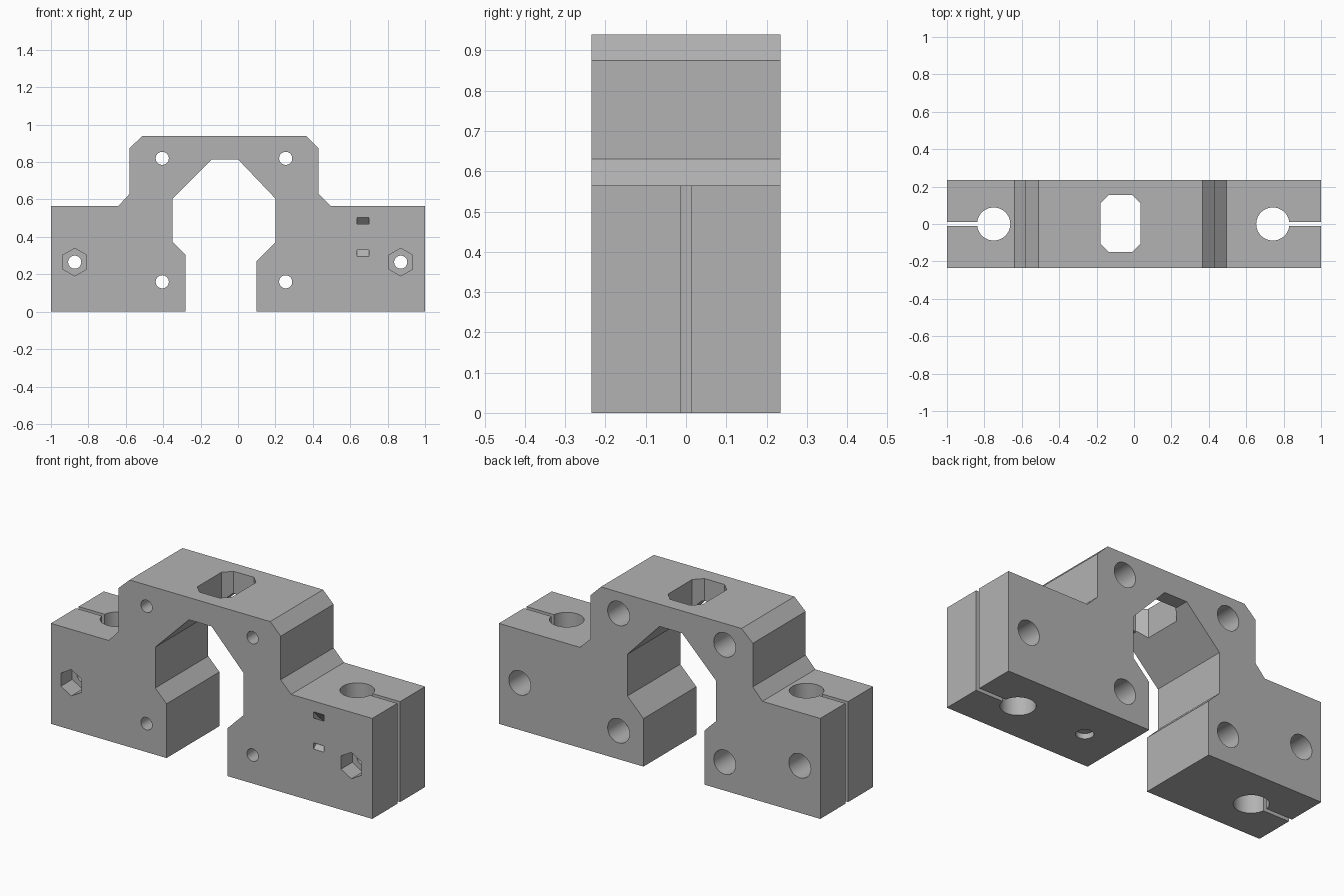
import bpy, bmesh, math
from mathutils import Vector

if "Cube" in bpy.data.objects:
    bpy.data.objects.remove(bpy.data.objects["Cube"], do_unlink=True)

grey = bpy.data.materials.new("plain grey")
grey.use_nodes = True
colour = (0.45, 0.45, 0.45, 1)
grey.diffuse_color = colour
grey.node_tree.nodes["Principled BSDF"].inputs["Base Color"].default_value = colour

HALF = 0.235      # half thickness along y
SHOULDER = 0.565  # height of the two side arms


def prism(name, points, axis, start, end):
    """Extrude a flat outline along an axis: the two free coordinates keep x, y, z order."""
    bm = bmesh.new()
    i = "xyz".index(axis)
    verts = []
    for p in points:
        co = list(p)
        co.insert(i, start)
        verts.append(bm.verts.new(co))
    face = bm.faces.new(verts)
    grown = bmesh.ops.extrude_face_region(bm, geom=[face])["geom"]
    shift = Vector((0, 0, 0))
    shift[i] = end - start
    bmesh.ops.translate(bm, vec=shift, verts=[g for g in grown if isinstance(g, bmesh.types.BMVert)])
    bmesh.ops.recalc_face_normals(bm, faces=bm.faces)
    mesh = bpy.data.meshes.new(name)
    bm.to_mesh(mesh)
    bm.free()
    mesh.materials.append(grey)
    obj = bpy.data.objects.new(name, mesh)
    bpy.context.collection.objects.link(obj)
    return obj


def ring(u, v, radius, sides=48):
    """Regular polygon with a corner pointing up."""
    return [(u + radius * math.sin(math.tau * k / sides), v + radius * math.cos(math.tau * k / sides))
            for k in range(sides)]


# Bracket body: arch outline with chamfered corners
outline = [(-1, 0), (-0.28, 0), (-0.28, 0.305), (-0.35, 0.375), (-0.35, 0.605), (-0.14, 0.815),
           (0, 0.815), (0.2, 0.605), (0.2, 0.37), (0.1, 0.27), (0.1, 0), (1, 0),
           (1, SHOULDER), (0.495, SHOULDER), (0.43, 0.63), (0.43, 0.875), (0.365, 0.94),
           (-0.51, 0.94), (-0.58, 0.875), (-0.58, 0.63), (-0.64, SHOULDER), (-1, SHOULDER)]
body = prism("bracket_body", outline, "y", -HALF, HALF)

cutters = []


def cut(name, points, axis, start, end):
    cutters.append(prism(name, points, axis, start, end))


# Screw holes with wide head pockets at the back
mounts = [(x, z) for x in (-0.405, 0.255) for z in (0.16, 0.82)]
clamps = [(-0.873, 0.265), (0.87, 0.265)]
for x, z in mounts + clamps:
    cut("screw_hole", ring(x, z, 0.035), "y", -0.4, 0.4)
    cut("head_pocket", ring(x, z, 0.068), "y", HALF - 0.15, 0.4)

# Hexagonal nut pockets at the front
for x, z in clamps:
    cut("nut_pocket", ring(x, z, 0.074, 6), "y", -0.4, -HALF + 0.1)

# Rod holes and the clamping slits that open them to the ends
for x, edge in ((-0.75, -1.2), (0.742, 1.2)):
    cut("rod_hole", ring(x, 0, 0.0885), "z", -0.2, 0.7)
    cut("clamp_slit", [(x, -0.012), (edge, -0.012), (edge, 0.012), (x, 0.012)], "z", -0.2, 0.7)

# Window with chamfered corners through the top of the arch
window = [(-0.135, -0.15), (-0.01, -0.15), (0.035, -0.105), (0.035, 0.11),
          (-0.01, 0.155), (-0.135, 0.155), (-0.18, 0.11), (-0.18, -0.105)]
cut("top_window", window, "z", 0.6, 1.1)

# Angled tie channel joining two slots in the front
mid, inner, outer, out = 0.4, 0.07, 0.105, 0.05
channel = [(-HALF - out, mid + outer + out), (-HALF + outer, mid), (-HALF - out, mid - outer - out),
           (-HALF - out, mid - inner - out), (-HALF + inner, mid), (-HALF - out, mid + inner + out)]
cut("tie_channel", channel, "x", 0.635, 0.7)

# Shallow round recess under one foot
cut("foot_recess", ring(0.315, 0, 0.045), "z", -0.1, 0.03)

# Carve the body, then drop the cutters
bpy.context.view_layer.objects.active = body
for cutter in cutters:
    cutter.hide_render = True
    mod = body.modifiers.new(cutter.name, "BOOLEAN")
    mod.operation = "DIFFERENCE"
    mod.solver = "EXACT"
    mod.object = cutter
    bpy.ops.object.modifier_apply(modifier=mod.name)
for cutter in cutters:
    bpy.data.objects.remove(cutter, do_unlink=True)

bpy.ops.object.select_all(action="DESELECT")
body.select_set(True)
bpy.ops.object.shade_smooth_by_angle(angle=math.radians(25))
